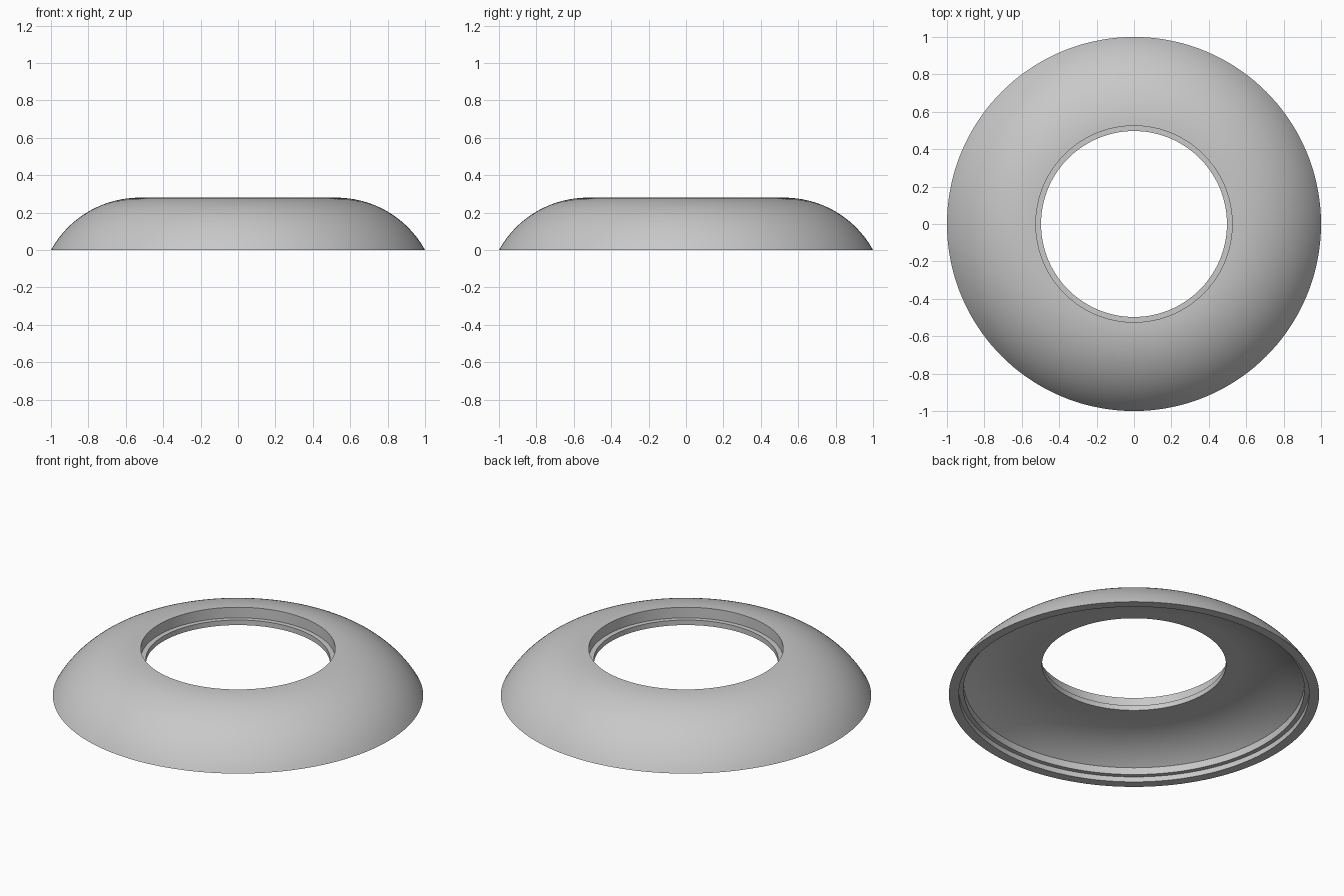
import bpy, bmesh, math

if "Cube" in bpy.data.objects:
    bpy.data.objects.remove(bpy.data.objects["Cube"], do_unlink=True)

SEGMENTS = 144


def dome_arc(crown_r, crown_z, foot_r, foot_z, steps):
    """Circular arc from the foot up to a level crown, as (radius, z) points."""
    run, rise = foot_r - crown_r, crown_z - foot_z
    radius = (run ** 2 + rise ** 2) / (2 * rise)
    sweep = math.asin(run / radius)
    points = []
    for i in range(steps + 1):
        a = sweep * (1 - i / steps)
        points.append((crown_r + radius * math.sin(a),
                       crown_z - radius * (1 - math.cos(a))))
    return points


def lathe(name, profile, material):
    """Revolve a closed (radius, z) profile around the z axis."""
    bm = bmesh.new()
    verts = [bm.verts.new((r, 0, z)) for r, z in profile]
    edges = [bm.edges.new((v, verts[(i + 1) % len(verts)]))
             for i, v in enumerate(verts)]
    bmesh.ops.spin(bm, geom=verts + edges, cent=(0, 0, 0), axis=(0, 0, 1),
                   angle=math.tau, steps=SEGMENTS, use_merge=True)
    bmesh.ops.remove_doubles(bm, verts=bm.verts[:], dist=1e-5)
    bmesh.ops.recalc_face_normals(bm, faces=bm.faces[:])
    mesh = bpy.data.meshes.new(name)
    bm.to_mesh(mesh)
    bm.free()
    mesh.materials.append(material)
    obj = bpy.data.objects.new(name, mesh)
    bpy.context.collection.objects.link(obj)
    return obj


# Plain grey material
grey = bpy.data.materials.new("light_grey")
grey.use_nodes = True
colour = (0.58, 0.58, 0.58, 1)
grey.diffuse_color = colour
grey.node_tree.nodes["Principled BSDF"].inputs["Base Color"].default_value = colour

# Domed outside, ending at the upper rim of the hole
outside = dome_arc(0.525, 0.28, 1.0, 0.0, 24)
# Stepped hole: wide seat above, narrow bore below
hole = [(0.525, 0.217), (0.497, 0.217), (0.497, 0.187)]
# Hollow underside, from the bore out to the foot
underside = dome_arc(0.58, 0.187, 0.92, 0.073, 20)[::-1]
# Stepped recess inside the foot
foot = [(0.92, 0.031), (0.946, 0.031), (0.946, 0.0)]

ring = lathe("domed_ring", outside + hole + underside + foot, grey)

bpy.ops.object.select_all(action="DESELECT")
ring.select_set(True)
bpy.context.view_layer.objects.active = ring
bpy.ops.object.shade_smooth_by_angle(angle=math.radians(30))
